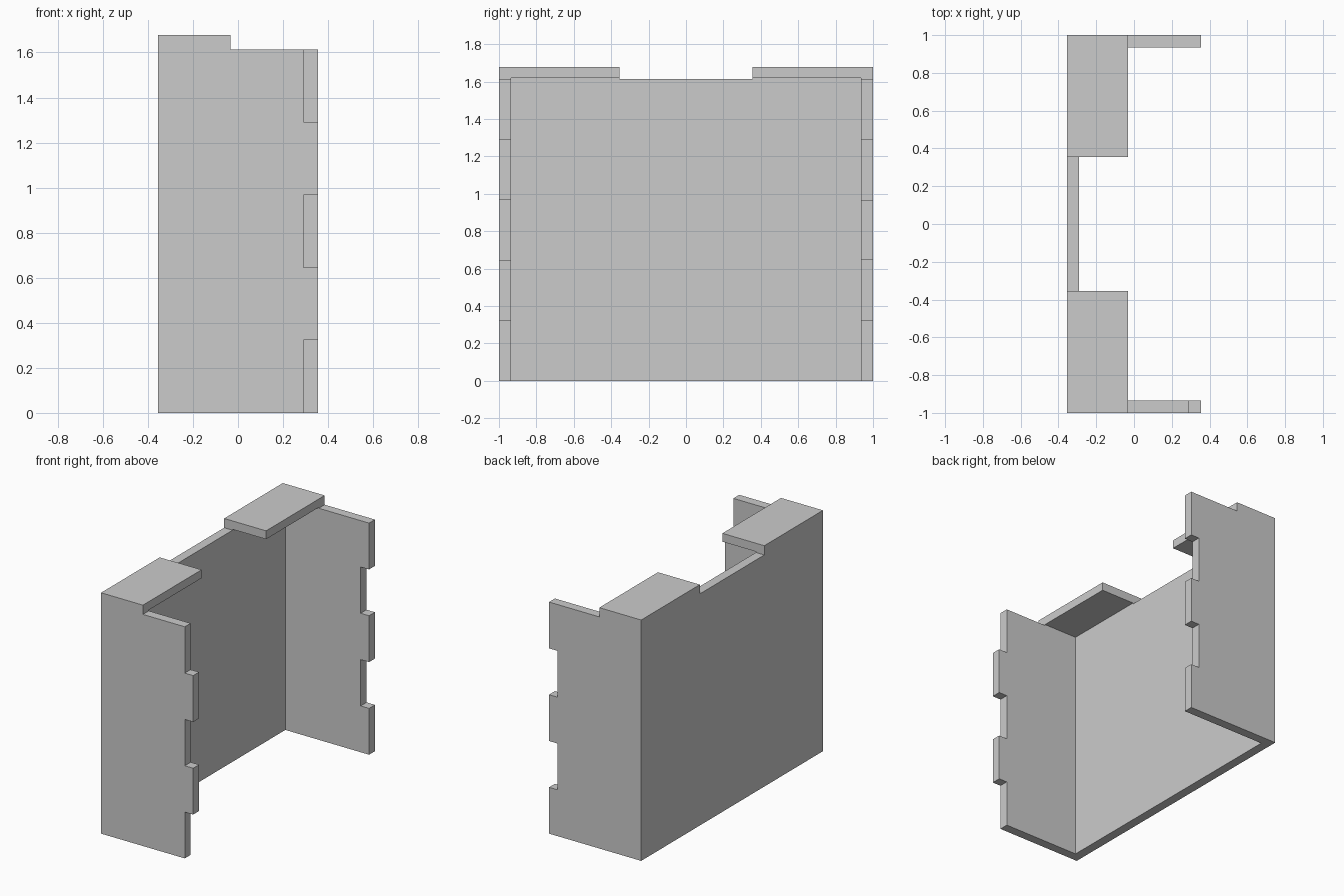
import bpy

if "Cube" in bpy.data.objects:
    bpy.data.objects.remove(bpy.data.objects["Cube"])

U = 2 / 31          # wall thickness; every size is a multiple of it
HX, HY = 5.5 * U, 15.5 * U
TOP, RIM = 26 * U, 25 * U


def box(name, x, y, z):
    bpy.ops.mesh.primitive_cube_add(size=1)
    ob = bpy.context.object
    ob.name = name
    for v in ob.data.vertices:
        v.co = [a + (b - a) * (c + 0.5) for (a, b), c in zip((x, y, z), v.co)]
    return ob


def cut(target, x, y, z):
    cutter = box("cutter", x, y, z)
    cutter.hide_render = True
    mod = target.modifiers.new("cut", 'BOOLEAN')
    mod.operation = 'DIFFERENCE'
    mod.solver = 'EXACT'
    mod.object = cutter
    bpy.context.view_layer.objects.active = target
    bpy.ops.object.modifier_apply(modifier=mod.name)
    bpy.data.objects.remove(cutter, do_unlink=True)


# Solid block that becomes the three-walled shell
shell = box("wall_shell", (-HX, HX), (-HY, HY), (0, TOP))

# Open cavity, leaving the back wall, side walls and top skin
cut(shell, (-HX + U, 1), (-HY + U, HY - U), (-1, 1.619))

# Top skin trimmed down to two corner tabs
cut(shell, (-0.5 * U, 1), (-2, 2), (RIM, 3))
cut(shell, (-1, 1), (-5.5 * U, 5.5 * U), (RIM, 3))

# Finger joints alternating between the two side walls
for i in range(5):
    side = -1 if i % 2 == 0 else 1
    y = sorted((side * 0.7, side * 1.3))
    z0 = -1 if i == 0 else 5 * U * i
    z1 = 3 if i == 4 else 5 * U * (i + 1)
    cut(shell, (HX - U, 1), y, (z0, z1))
